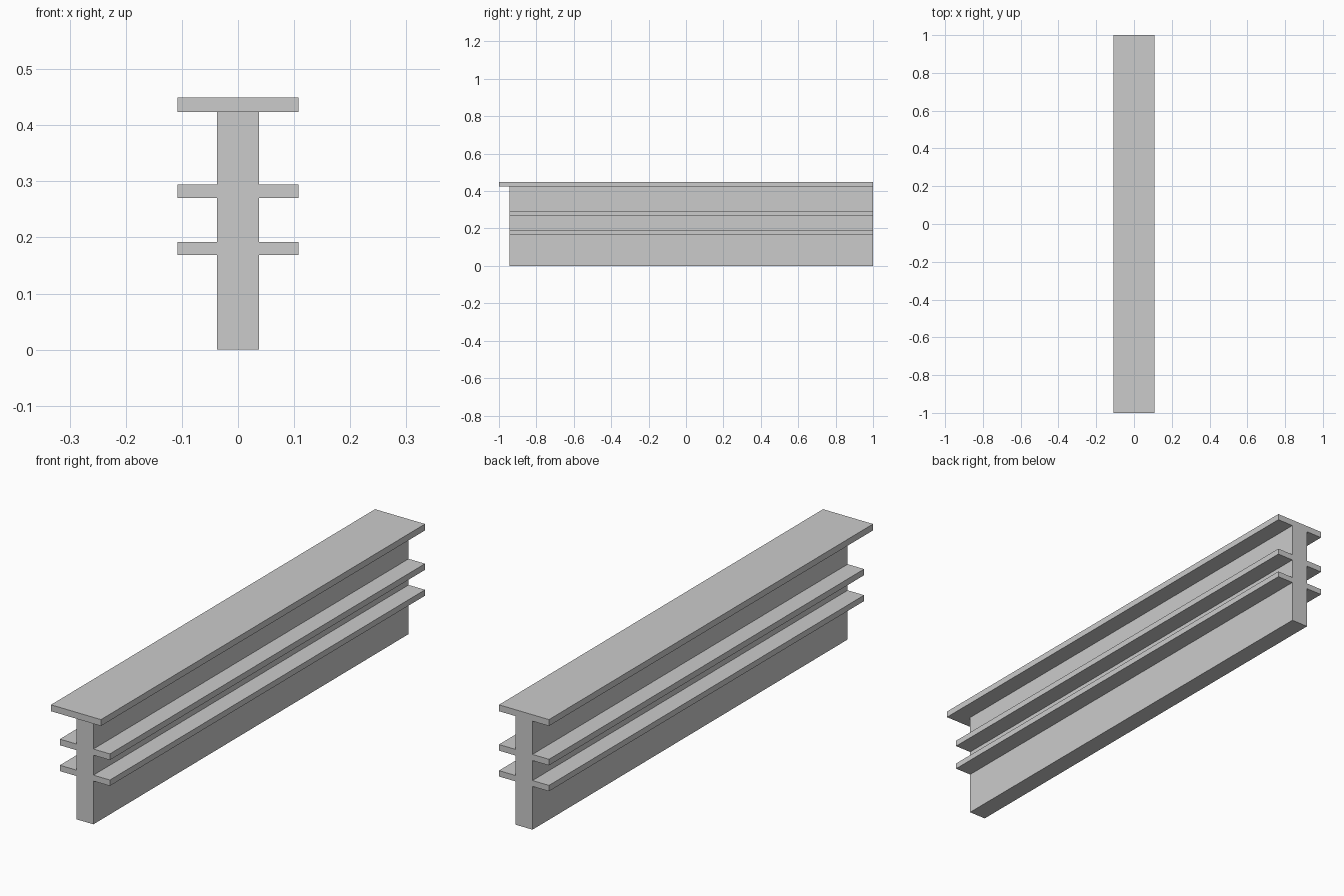
import bpy, bmesh

if "Cube" in bpy.data.objects:
    bpy.data.objects.remove(bpy.data.objects["Cube"])


def extrude_profile(name, half, y0, y1):
    """Mirror a right-hand (x, z) half profile across x = 0 and extrude it along y."""
    outline = half + [(-x, z) for x, z in reversed(half)]
    bm = bmesh.new()
    face = bm.faces.new([bm.verts.new((x, y0, z)) for x, z in outline])
    new = bmesh.ops.extrude_face_region(bm, geom=[face])["geom"]
    moved = [v for v in new if isinstance(v, bmesh.types.BMVert)]
    bmesh.ops.translate(bm, verts=moved, vec=(0, y1 - y0, 0))
    bmesh.ops.recalc_face_normals(bm, faces=bm.faces[:])
    mesh = bpy.data.meshes.new(name)
    bm.to_mesh(mesh)
    bm.free()
    obj = bpy.data.objects.new(name, mesh)
    bpy.context.collection.objects.link(obj)
    return obj


WEB, WIDE = 0.037, 0.108      # half widths
JOINT, TOP = 0.424, 0.449     # underside and top of the cap
FRONT, BACK = -0.945, 1.0     # the cap overhangs the web at the front

# Upright web with two side ledges
half = [(WEB, 0)]
for low, high in [(0.169, 0.192), (0.270, 0.294)]:
    half += [(WEB, low), (WIDE, low), (WIDE, high), (WEB, high)]
half.append((WEB, JOINT))
extrude_profile("web_with_ledges", half, FRONT, BACK)

# Flat cap on top
extrude_profile("top_cap", [(WIDE, JOINT), (WIDE, TOP)], -1.0, BACK)
